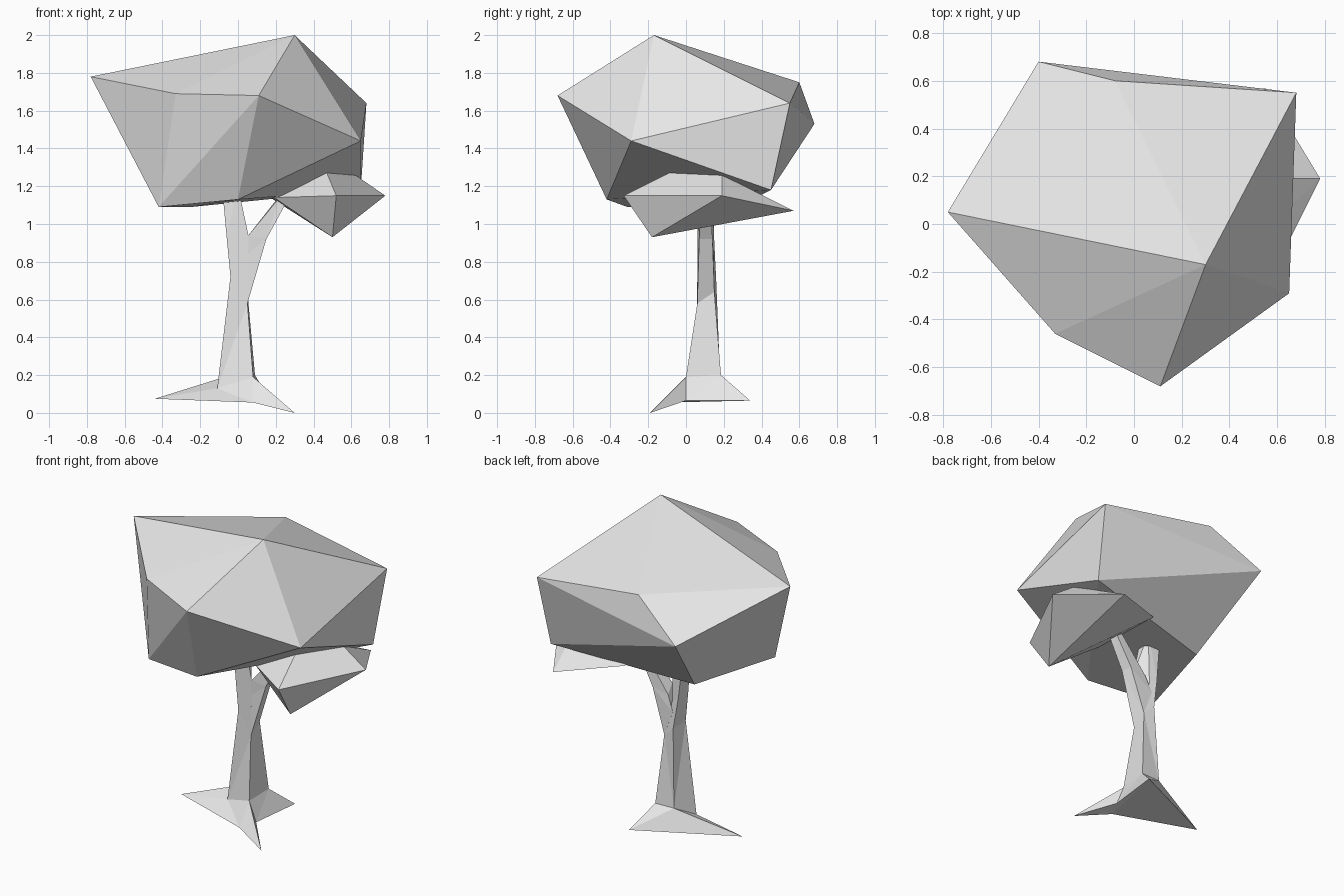
import bpy
import bmesh

if "Cube" in bpy.data.objects:
    bpy.data.objects.remove(bpy.data.objects["Cube"])

grey = bpy.data.materials.new("plain_grey")
grey.use_nodes = True
colour = (0.8, 0.8, 0.8, 1)
grey.diffuse_color = colour
grey.node_tree.nodes["Principled BSDF"].inputs["Base Color"].default_value = colour


def finish(name, bm):
    bmesh.ops.recalc_face_normals(bm, faces=bm.faces[:])
    mesh = bpy.data.meshes.new(name)
    bm.to_mesh(mesh)
    bm.free()
    mesh.materials.append(grey)
    obj = bpy.data.objects.new(name, mesh)
    bpy.context.collection.objects.link(obj)
    return obj


def boulder(name, corners):
    """Faceted lump: the convex skin around a few corners."""
    bm = bmesh.new()
    for co in corners:
        bm.verts.new(co)
    bmesh.ops.convex_hull(bm, input=bm.verts[:])
    return finish(name, bm)


def loft(name, rings):
    """Closed faceted limb through four-cornered rings."""
    bm = bmesh.new()
    loops = [[bm.verts.new(co) for co in ring] for ring in rings]
    for low, high in zip(loops, loops[1:]):
        for i in range(4):
            j = (i + 1) % 4
            bm.faces.new((low[i], low[j], high[j], high[i]))
    bm.faces.new(loops[0])
    bm.faces.new(loops[-1])
    bmesh.ops.triangulate(bm, faces=bm.faces[:])
    return finish(name, bm)


# Large leaf crown: distorted twenty-sided lump
boulder("main_crown", [
    (0.30, -0.17, 2.0), (-0.78, 0.05, 1.78), (0.68, 0.55, 1.64),
    (0.65, -0.29, 1.44), (0.11, -0.68, 1.68), (-0.33, -0.46, 1.69),
    (0.0, -0.42, 1.13), (-0.42, -0.31, 1.09), (-0.40, 0.68, 1.53),
    (-0.08, 0.60, 1.75), (0.65, 0.45, 1.18), (-0.25, 0.27, 1.09),
])

# Small leaf crown on the side branch
boulder("side_crown", [
    (0.78, 0.19, 1.15), (0.55, 0.57, 1.07), (0.50, -0.18, 0.93),
    (0.52, -0.33, 1.15), (0.47, -0.09, 1.27), (0.62, 0.19, 1.26),
    (0.17, 0.38, 1.14), (0.19, -0.10, 1.14),
])

# Trunk corners at the root collar: front, right, back, left
front, right = (0.08, 0.0, 0.19), (0.09, 0.185, 0.2)
back, left = (-0.04, 0.18, 0.2), (-0.11, 0.05, 0.13)

# Trunk with the main stem
loft("trunk", [
    (front, right, back, left),
    ((0.05, 0.06, 0.58), (0.05, 0.15, 0.64), (-0.02, 0.16, 0.7), (-0.04, 0.06, 0.72)),
    ((0.055, 0.06, 0.94), (0.0, 0.14, 0.87), (-0.05, 0.15, 0.9), (-0.06, 0.06, 0.93)),
    ((0.0, 0.06, 1.2), (0.0, 0.13, 1.2), (-0.08, 0.14, 1.2), (-0.085, 0.07, 1.2)),
])

# Side branch
loft("side_branch", [
    ((0.05, 0.06, 0.58), (0.05, 0.15, 0.64), (-0.01, 0.15, 0.8), (0.0, 0.06, 0.8)),
    ((0.15, 0.07, 0.92), (0.14, 0.14, 0.92), (0.03, 0.14, 0.9), (0.055, 0.06, 0.94)),
    ((0.27, 0.08, 1.14), (0.26, 0.13, 1.14), (0.22, 0.13, 1.15), (0.22, 0.08, 1.14)),
])

# Three spreading roots around the collar
points = {
    "front": front, "right": right, "back": back, "left": left,
    "tip_left": (-0.44, 0.05, 0.075), "tip_front": (0.30, -0.19, 0.0),
    "tip_back": (0.17, 0.34, 0.065),
    "under_front": (0.08, -0.10, 0.055), "under_right": (0.13, 0.0, 0.065),
}
bm = bmesh.new()
verts = {key: bm.verts.new(co) for key, co in points.items()}
for face in (
    "front tip_front under_front", "front under_front left",
    "left under_front tip_left", "left tip_left back",
    "back tip_left tip_back", "back tip_back right",
    "right tip_back under_right", "right under_right front",
    "front under_right tip_front", "tip_front under_right under_front",
    "under_front under_right tip_back", "under_front tip_back tip_left",
    "front left back", "front back right",
):
    bm.faces.new([verts[key] for key in face.split()])
finish("roots", bm)
